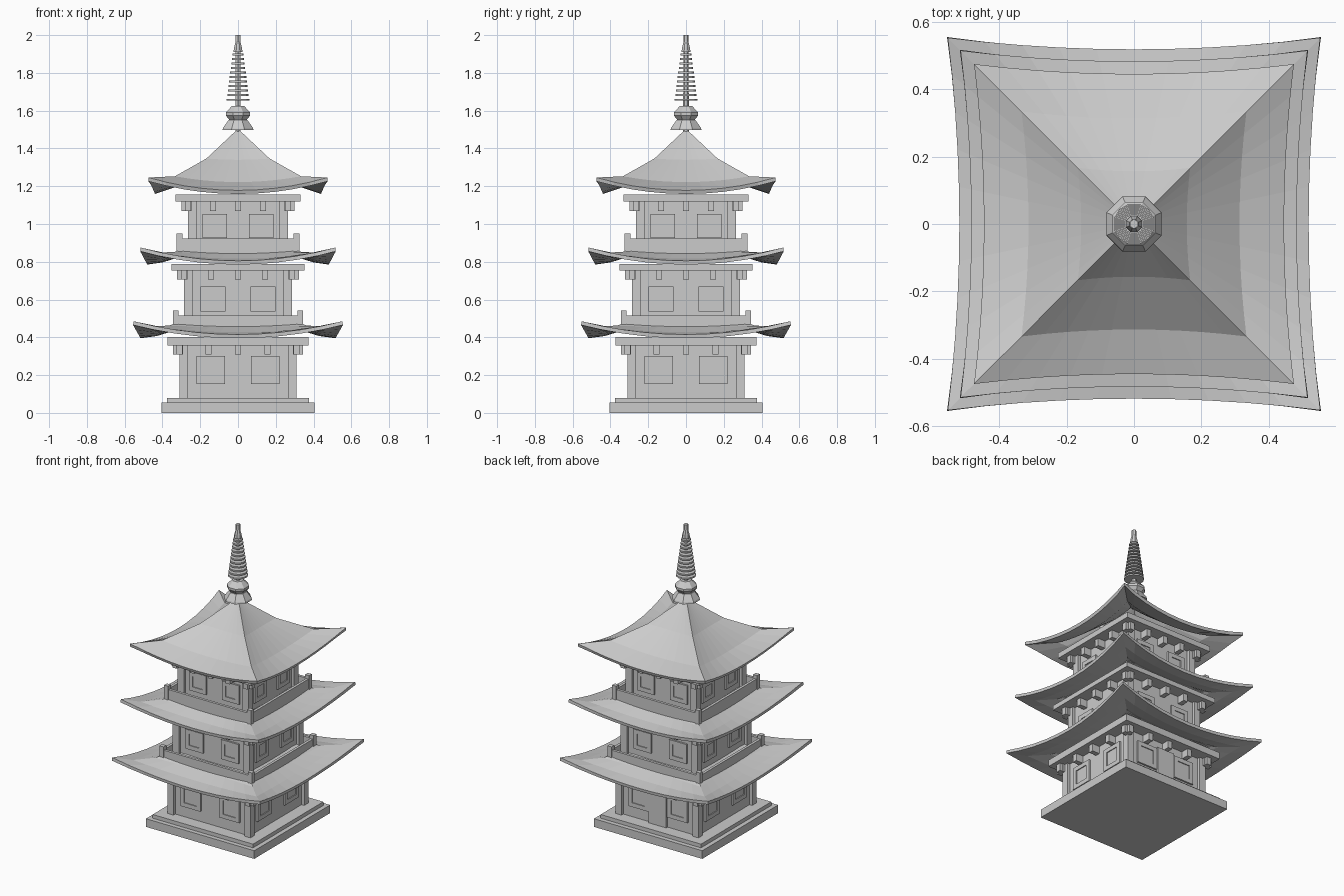
import bpy, bmesh, math
from mathutils import Matrix

if "Cube" in bpy.data.objects:
    bpy.data.objects.remove(bpy.data.objects["Cube"])


def finish(name, bm):
    bmesh.ops.recalc_face_normals(bm, faces=bm.faces[:])
    me = bpy.data.meshes.new(name)
    bm.to_mesh(me)
    bm.free()
    ob = bpy.data.objects.new(name, me)
    bpy.context.collection.objects.link(ob)
    return ob


def add_box(bm, x0, x1, y0, y1, z0, z1, turn=0):
    m = (Matrix.Rotation(turn * math.pi / 2, 4, 'Z')
         @ Matrix.Translation(((x0 + x1) / 2, (y0 + y1) / 2, (z0 + z1) / 2))
         @ Matrix.Diagonal((x1 - x0, y1 - y0, z1 - z0, 1)))
    bmesh.ops.create_cube(bm, size=1, matrix=m)


def boxes(name, items, turns=range(4)):
    """Boxes laid out for the front face, repeated on the chosen sides."""
    bm = bmesh.new()
    for t in turns:
        for b in items:
            add_box(bm, *b, turn=t)
    return finish(name, bm)


def slab(name, h, z0, z1):
    return boxes(name, [(-h, h, -h, h, z0, z1)], [0])


def lathe(name, profile, sides):
    """Faceted turned part from (radius, z) points, a flat facing each axis."""
    bm = bmesh.new()
    rings = []
    for r, z in profile:
        rings.append([bm.verts.new((r * math.cos(a), r * math.sin(a), z))
                      for a in (2 * math.pi * (i + .5) / sides for i in range(sides))])
    for a, b in zip(rings, rings[1:]):
        for i in range(sides):
            j = (i + 1) % sides
            bm.faces.new((a[i], a[j], b[j], b[i]))
    bm.faces.new(rings[0][::-1])
    bm.faces.new(rings[-1])
    return finish(name, bm)


def roof(name, profile, lift, seg=10):
    """Four-sided curved roof: profile is (corner half width, mid height, lift share)."""
    bm = bmesh.new()
    rings = []
    for r, z, share in profile:
        ring = []
        for side in range(4):
            rot = Matrix.Rotation(side * math.pi / 2, 3, 'Z')
            for i in range(seg):
                s = 2 * i / seg - 1
                v = bm.verts.new((s * r, -r * (.938 + .062 * s * s), z + lift * share * s * s))
                v.co = rot @ v.co
                ring.append(v)
        rings.append(ring)
    n = 4 * seg
    for a, b in zip(rings, rings[1:]):
        for i in range(n):
            bm.faces.new((a[i], b[i], b[(i + 1) % n], a[(i + 1) % n]))
    ob = finish(name, bm)
    # finish() may point an open shell either way, so force the normals upward
    if sum(p.normal.z for p in ob.data.polygons) < 0:
        ob.data.flip_normals()
    mod = ob.modifiers.new("thickness", 'SOLIDIFY')
    mod.thickness = .02
    mod.offset = -1
    return ob


# stone base
slab("base_slab", .405, 0, .055)
slab("base_step", .375, .055, .08)

# storeys: post outer half, bottom, beam bottom, beam top, beam half, window x, window z, window half
storeys = [
    (.31, .08, .358, .403, .372, .145, .227, .075),
    (.287, .44, .755, .787, .352, .133, .603, .066),
    (.265, .82, 1.12, 1.157, .33, .123, .99, .064),
]
for k, (h, z0, zb, zt, bh, wx, wz, wh) in enumerate(storeys, 1):
    w = h - .02
    slab(f"walls_{k}", w, z0, zt)
    boxes(f"corner_posts_{k}", [(-h, -h + .045, -h, -h + .045, z0, zb)])
    slab(f"eave_beam_{k}", bh, zb, zt)
    # brackets under the eave beam
    boxes(f"brackets_{k}", [(x - .016, x + .016, -h - .035, -w, zb - .05, zb)
                            for x in (i * h / 2 for i in range(-2, 3))])
    # windows: four-piece frame and a pane on each side
    frame, pane = [], []
    p = wh - .028
    for x in (-wx, wx):
        y0, y1 = -w - .012, -w + .005
        for s in (-1, 1):
            a, b = sorted((s * p, s * wh))
            frame.append((x + a, x + b, y0, y1, wz - wh, wz + wh))
            frame.append((x - p, x + p, y0, y1, wz + a, wz + b))
        pane.append((x - p, x + p, -w - .006, -w + .005, wz - p, wz + p))
    boxes(f"window_frames_{k}", frame)
    boxes(f"window_panes_{k}", pane)

# back door
boxes("door", [(-.065, .065, -.305, -.285, .08, .31)], [2])

# balconies of the upper storeys
for k, h, z0, zt in ((2, .345, .45, .516), (3, .325, .84, .924)):
    slab(f"balcony_floor_{k}", h - .03, z0, z0 + .025)
    boxes(f"balcony_rails_{k}", [(-h + .02, h - .02, -h + .006, -h + .024, z0, zt)])
    boxes(f"balcony_posts_{k}", [(-h, -h + .03, -h, -h + .03, z0, zt + .025)])

# lower and middle roofs, open around the storey above
for k, R, inner, z in ((1, .553, .275, .415), (2, .515, .25, .805)):
    prof = []
    for t in (0, .33, .67, 1):
        prof.append((inner + (R - inner) * t, z + .078 * (1 - t) ** 1.7, t * t))
    roof(f"roof_{k}", prof, .07)

# top roof
roof("roof_3", [(.004, 1.5, 0), (.167, 1.34, .1), (.334, 1.222, .45), (.475, 1.178, 1)], .068)

# spire: flared foot, bulb, mast, rings and finial
lathe("spire_foot", [(.089, 1.497), (.086, 1.508), (.055, 1.55)], 8)
lathe("spire_bulb", [(.045, 1.545), (.07, 1.575), (.07, 1.59), (.035, 1.625)], 8)
lathe("spire_mast", [(.015, 1.45), (.014, 2.0)], 6)
for i in range(11):
    r = .062 - .0032 * i
    z = 1.658 + .024 * i
    lathe(f"spire_ring_{i + 1}", [(r, z - .005), (r, z + .005)], 12)
lathe("spire_finial", [(.026, 1.91), (.022, 1.935), (.014, 1.965)], 8)
